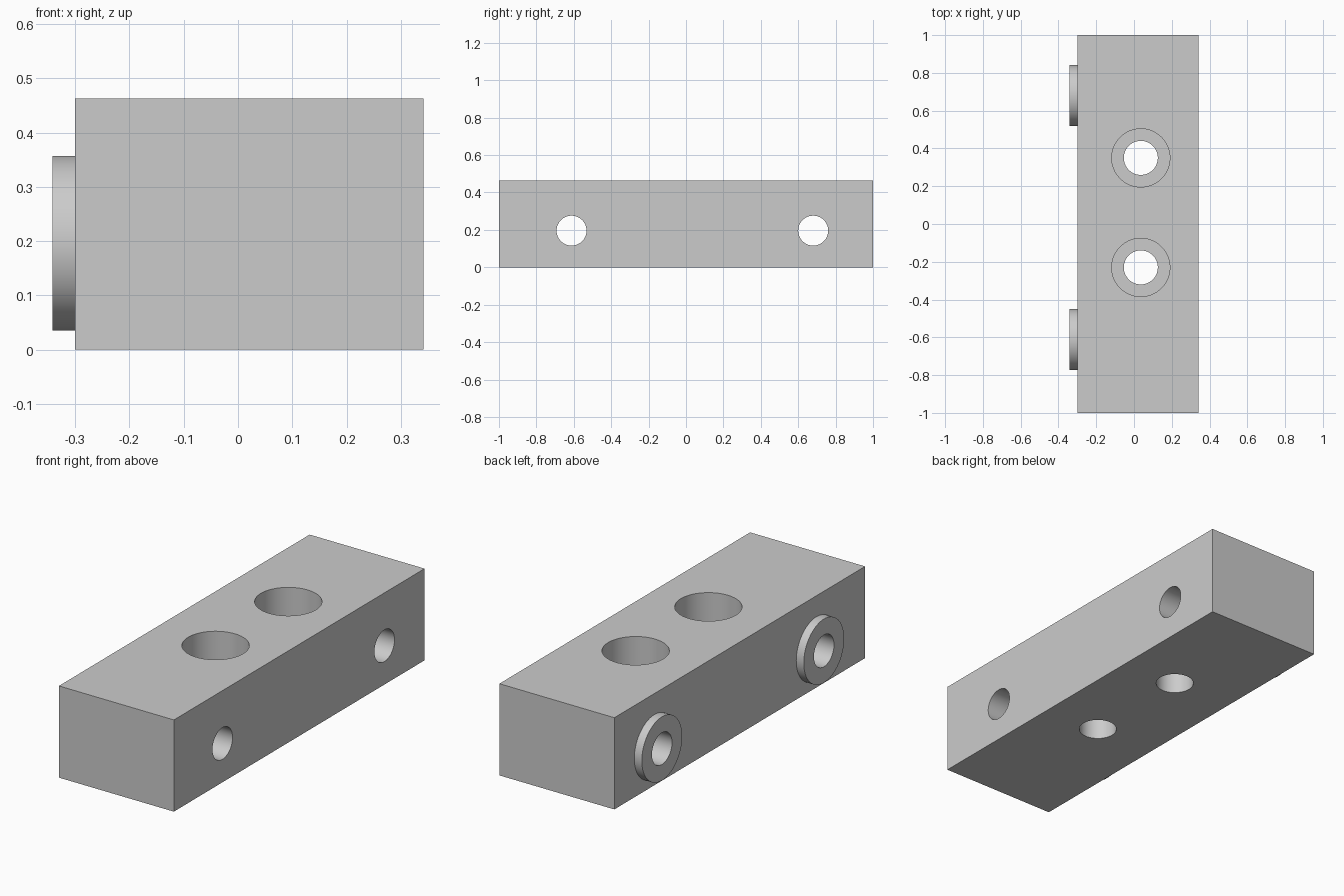
import bpy
import math

if "Cube" in bpy.data.objects:
    bpy.data.objects.remove(bpy.data.objects["Cube"], do_unlink=True)

# Single plain grey material
GREY = (0.6, 0.6, 0.6, 1.0)
grey = bpy.data.materials.new("light_grey")
grey.use_nodes = True
grey.diffuse_color = GREY
bsdf = next(n for n in grey.node_tree.nodes if n.type == 'BSDF_PRINCIPLED')
bsdf.inputs["Base Color"].default_value = GREY

# Block extents
LEFT, RIGHT, HEIGHT = -0.30, 0.342, 0.463
BOSS_FACE = -0.342
SIDE_Y, SIDE_Z = (-0.612, 0.68), 0.196
BOLT_X, BOLT_Y = 0.036, (-0.23, 0.35)
BORE_FLOOR = 0.25


def rod(name, radius, start, end, axis, a, b):
    """Cylinder from start to end along x (at y=a, z=b) or z (at x=a, y=b)."""
    mid = (start + end) / 2
    along_x = axis == 'X'
    bpy.ops.mesh.primitive_cylinder_add(
        vertices=96, radius=radius, depth=end - start,
        location=(mid, a, b) if along_x else (a, b, mid),
        rotation=(0, math.pi / 2, 0) if along_x else (0, 0, 0))
    obj = bpy.context.object
    obj.name = name
    obj.data.materials.append(grey)
    return obj


def combine(target, tool, operation):
    """Apply a boolean and discard the tool."""
    tool.hide_render = True
    mod = target.modifiers.new(tool.name, 'BOOLEAN')
    mod.operation = operation
    mod.solver = 'EXACT'
    mod.object = tool
    bpy.context.view_layer.objects.active = target
    bpy.ops.object.modifier_apply(modifier=mod.name)
    bpy.data.objects.remove(tool, do_unlink=True)


# Rectangular block
bpy.ops.mesh.primitive_cube_add(size=1, location=((LEFT + RIGHT) / 2, 0, HEIGHT / 2))
block = bpy.context.object
block.name = "mounting_block"
block.scale = (RIGHT - LEFT, 2, HEIGHT)
bpy.ops.object.transform_apply(location=True, rotation=True, scale=True)
block.data.materials.append(grey)

# Round bosses on the right side, each drilled right through the block
for y in SIDE_Y:
    combine(block, rod("boss", 0.161, BOSS_FACE, LEFT + 0.05, 'X', y, SIDE_Z), 'UNION')
    combine(block, rod("cross_hole", 0.08, -0.6, 0.6, 'X', y, SIDE_Z), 'DIFFERENCE')

# Vertical bolt holes with wide counterbores from the top
for y in BOLT_Y:
    combine(block, rod("bolt_hole", 0.09, -0.2, 0.8, 'Z', BOLT_X, y), 'DIFFERENCE')
    combine(block, rod("counterbore", 0.154, BORE_FLOOR, 0.8, 'Z', BOLT_X, y), 'DIFFERENCE')

# Smooth round walls, sharp rims
bpy.ops.object.select_all(action='DESELECT')
block.select_set(True)
bpy.context.view_layer.objects.active = block
bpy.ops.object.shade_smooth_by_angle(angle=math.radians(30))
